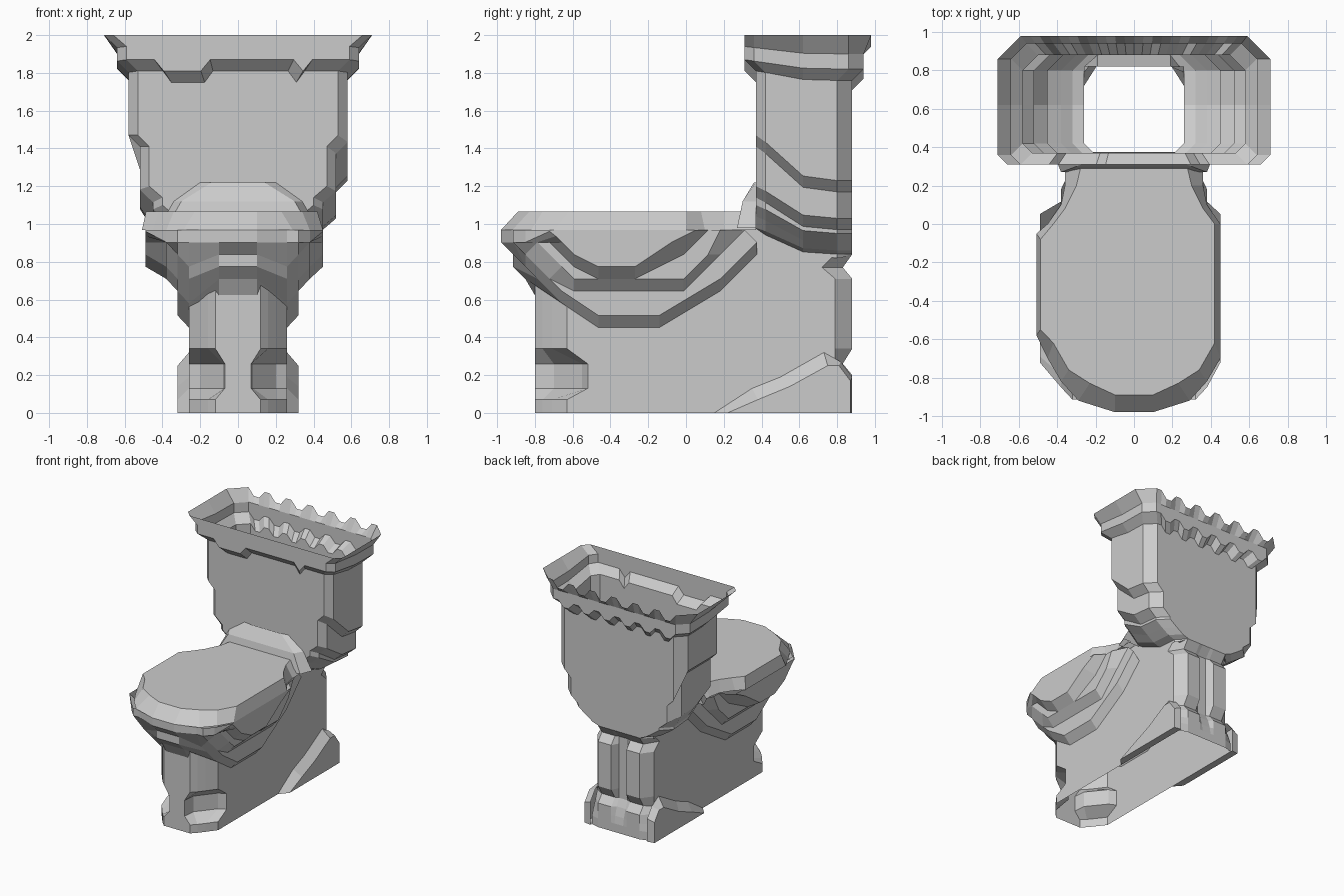
import bpy
import bmesh

cube = bpy.data.objects.get("Cube")
if cube:
    bpy.data.objects.remove(cube, do_unlink=True)

STEP = 2 / 31          # size of one block in the stepped style
FRONT = -0.98          # foremost y

ceramic = bpy.data.materials.new("grey_ceramic")
ceramic.use_nodes = True
colour = (0.6, 0.6, 0.6, 1)
ceramic.diffuse_color = colour
ceramic.node_tree.nodes["Principled BSDF"].inputs["Base Color"].default_value = colour


def loft(name, rings, closed=True, cap_start=False, cap_end=False):
    """Skin a row of equally long point rings into a flat-shaded sheet."""
    bm = bmesh.new()
    rows = [[bm.verts.new(p) for p in ring] for ring in rings]
    count = len(rows[0])
    for low, high in zip(rows, rows[1:]):
        for i in range(count if closed else count - 1):
            j = (i + 1) % count
            bm.faces.new((low[i], low[j], high[j], high[i]))
    if cap_start:
        bm.faces.new(rows[0][::-1])
    if cap_end:
        bm.faces.new(rows[-1])
    bmesh.ops.remove_doubles(bm, verts=bm.verts, dist=0.001)
    bmesh.ops.dissolve_degenerate(bm, edges=bm.edges, dist=0.001)
    bmesh.ops.recalc_face_normals(bm, faces=bm.faces)
    mesh = bpy.data.meshes.new(name)
    bm.to_mesh(mesh)
    bm.free()
    mesh.materials.append(ceramic)
    obj = bpy.data.objects.new(name, mesh)
    bpy.context.scene.collection.objects.link(obj)
    return obj


def mirrored(half, z, left_scale=1.0):
    """Close a half outline across x = 0, with a wider middle on the right-hand side."""
    left = [(-x * (left_scale if x > 0.4 and -0.6 < y < -0.04 else 1), y, z)
            for x, y in reversed(half)]
    return [(x, y, z) for x, y in half] + left


# Pedestal: open tube with recessed front corners and a grooved back wall
def pedestal_ring(z, wall=0.88, groove=0.82, corner=0.79, recessed=False):
    if recessed:
        nose = [(0.07, -0.8), (0.08, -0.7), (0.2, -0.55), (0.26, -0.52)]
    else:
        nose = [(0.12, -0.8), (0.16, -0.76), (0.2, -0.71), (0.26, -0.63)]
    tail = [(0.26, corner), (0.19, wall), (0.07, wall), (0.04, groove)]
    return mirrored(nose + tail, z)


loft("pedestal", [
    pedestal_ring(0, groove=0.88, corner=0.86),
    pedestal_ring(0.07, groove=0.88, corner=0.86),
    pedestal_ring(0.13, groove=0.87, corner=0.84, recessed=True),
    pedestal_ring(0.2, groove=0.85, corner=0.81, recessed=True),
    pedestal_ring(0.26, 0.83, recessed=True),
    pedestal_ring(0.34),
    pedestal_ring(0.71),
    pedestal_ring(0.77, 0.83, corner=0.72),
    pedestal_ring(0.84, groove=0.88),
    pedestal_ring(1.0, 0.82, corner=0.82),
])

# Flared feet at the rear of the pedestal
for side, label in ((1, "left"), (-1, "right")):
    inner = [(0.15, 0), (0.35, 0.13), (0.5, 0.19), (0.73, 0.32), (0.82, 0.27), (0.88, 0.19), (0.88, 0)]
    outer = [(0.22, 0), (0.38, 0.07), (0.55, 0.14), (0.75, 0.25), (0.81, 0.25), (0.87, 0.17), (0.87, 0)]
    loft(label + "_foot_flare", [
        [(side * 0.26, y, z) for y, z in inner],
        [(side * 0.32, y, z) for y, z in outer],
    ], cap_end=True)

# Bowl: stepped tiers, each a chain of (y, z) blocks at a distance from the middle
tiers = [
    (0.1, [(0, 15), (0, 14), (1, 13), (1, 12), (2, 11), (3, 9.3), (14, 10), (18, 11), (21, 14)]),
    (0.26, [(1, 15), (1, 14), (2, 12), (3, 11), (5, 9), (8, 7), (13, 7), (18, 10), (21, 13)]),
    (0.32, [(1, 15), (1, 14), (2, 13), (3, 12), (5, 10), (8, 8), (13, 8), (18, 11), (21, 14)]),
    (0.32, [(1, 15), (1, 14), (2, 13), (3, 12), (4, 11), (6, 10), (15, 10), (18, 13), (20, 15)]),
    (0.38, [(2, 15), (2, 14), (3, 14), (4, 13), (5, 12), (6, 11), (15, 11), (17, 13), (18, 15)]),
    (0.38, [(2, 15), (2, 14), (3, 14), (4, 14), (6, 12), (8, 11), (11, 11), (15, 13), (17, 15)]),
    (0.45, [(4, 15), (4, 14.9), (4.5, 14.5), (5, 14), (6, 13), (8, 12), (11, 12), (14, 14), (16, 15)]),
]


def tier_ring(x, chain):
    x = -0.49 if x < -0.4 else x
    return [(x, FRONT + j * STEP, k * STEP) for j, k in chain]


bowl_rings = [tier_ring(-x, chain) for x, chain in reversed(tiers)]
bowl_rings += [tier_ring(x, chain) for x, chain in tiers]
loft("bowl", bowl_rings, closed=False, cap_start=True, cap_end=True)

# Lid: bevelled flat slab on the bowl
edge = [(0.1, -0.98), (0.29, -0.92), (0.38, -0.82), (0.45, -0.7), (0.45, -0.58),
        (0.45, -0.05), (0.45, 0), (0.38, 0.1), (0.36, 0.2), (0.36, 0.37)]
flat = [(0.1, -0.89), (0.23, -0.83), (0.34, -0.76), (0.42, -0.62), (0.42, -0.55),
        (0.42, -0.08), (0.42, 0), (0.36, 0.08), (0.3, 0.2), (0.26, 0.37)]
loft("lid", [
    mirrored(edge, 15 * STEP, 1.13),
    mirrored(flat, 1.065, 1.16),
], cap_end=True)

# Hinge fillet between lid and tank
loft("hinge_fillet", [
    mirrored([(0.38, 0.27), (0.42, 0.37)], 0.98),
    mirrored([(0.3, 0.3), (0.34, 0.37)], 1.12),
    mirrored([(0.14, 0.36), (0.2, 0.37)], 1.22),
])


# Tank: open funnel with zigzag rim
SAMPLES = 25
FRONT_DIPS = {4, 5, 6, 7, 8, 19}


def tank_ring(w, y0, y1, z_front, z_back, front_dip=0.0, back_dip=0.0,
              chamfer=0.08, lift=0.0):
    front, back = [], []
    for i in range(SAMPLES):
        t = 2 * i / (SAMPLES - 1) - 1
        dip = front_dip if i in FRONT_DIPS else 0
        front.append((t * (w - 0.05), y0, z_front - dip))
        back.append((t * (w - chamfer), y1, z_back - back_dip * (i % 4 in (1, 2))))
    # The sides drop from the front and run level behind the middle
    sides = [(y0 + 0.05, 0.15), (0.62, 0.9), (y1 - chamfer, 1)]
    right = [(w, y, z_front + (z_back - z_front) * f) for y, f in sides]
    left = [(-w, y, z_front + (z_back + lift - z_front) * f) for y, f in reversed(sides)]
    return front + right + back[::-1] + left


loft("tank", [
    tank_ring(0.26, 0.37, 0.82, 0.95, 0.82, chamfer=0.02),
    tank_ring(0.26, 0.37, 0.88, 0.96, 0.84),
    tank_ring(0.32, 0.37, 0.88, 0.98, 0.86),
    tank_ring(0.38, 0.37, 0.88, 1.04, 0.9),
    tank_ring(0.45, 0.37, 0.88, 1.1, 0.95),
    tank_ring(0.45, 0.37, 0.88, 1.14, 0.97),
    tank_ring(0.52, 0.37, 0.88, 1.2, 1.03, lift=0.05),
    tank_ring(0.52, 0.37, 0.88, 1.41, 1.17, lift=0.24),
    tank_ring(0.58, 0.37, 0.88, 1.47, 1.23, lift=0.24),
    tank_ring(0.58, 0.37, 0.88, 1.81, 1.76, 0.06, 0.05),
])
loft("tank_rim", [
    tank_ring(0.58, 0.37, 0.88, 1.81, 1.76, 0.06, 0.05),
    tank_ring(0.64, 0.31, 0.94, 1.87, 1.82, 0.06, 0.05),
    tank_ring(0.64, 0.31, 0.94, 1.94, 1.9),
    tank_ring(0.71, 0.31, 0.98, 2.0, 2.0, 0, 0.06, 0.12),
])
